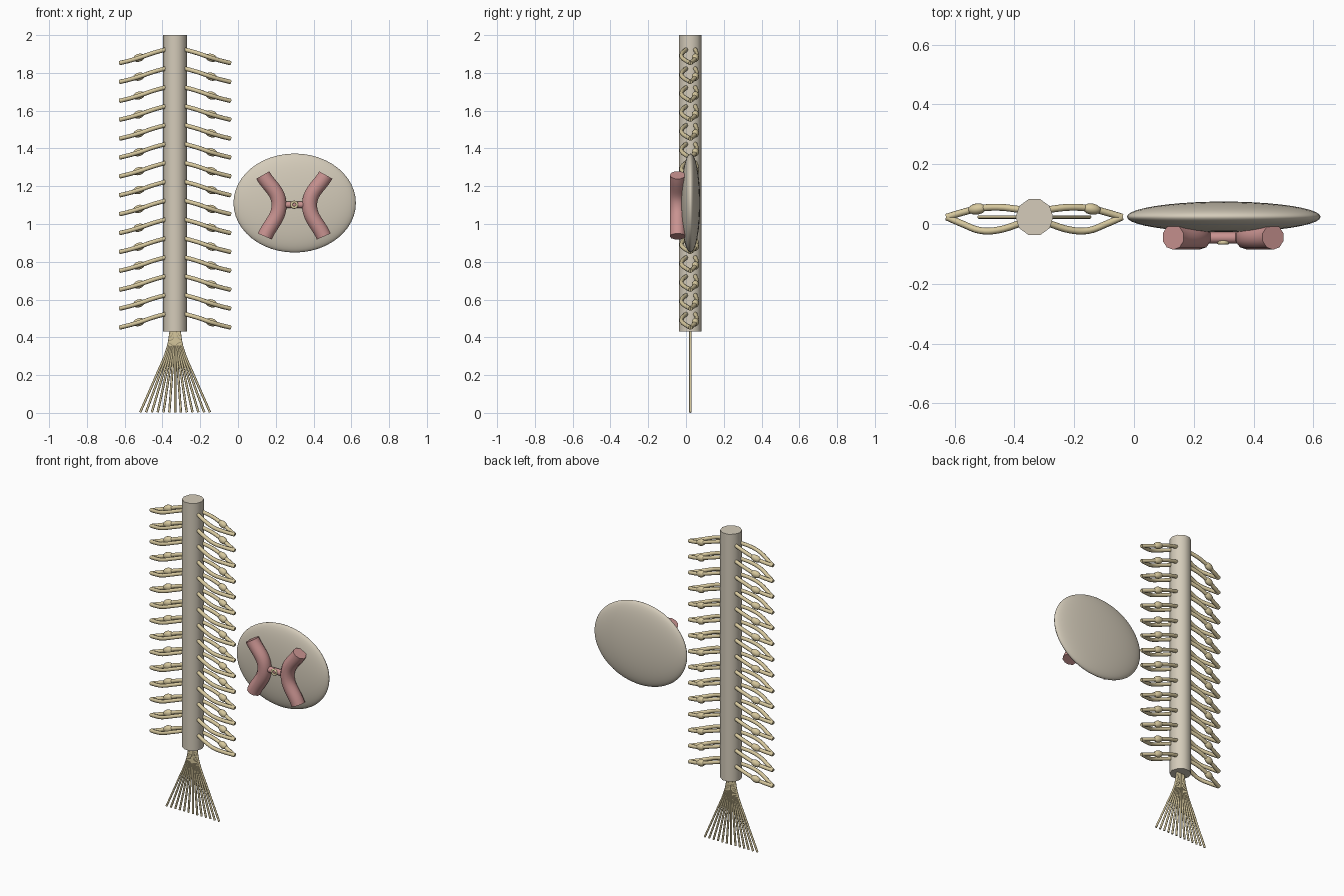
import bpy, math
from mathutils import Vector

if "Cube" in bpy.data.objects:
    bpy.data.objects.remove(bpy.data.objects["Cube"])


def material(name, rgb):
    m = bpy.data.materials.new(name)
    m.diffuse_color = (*rgb, 1)
    m.use_nodes = True
    m.node_tree.nodes["Principled BSDF"].inputs["Base Color"].default_value = m.diffuse_color
    return m


CREAM = material("cream", (0.66, 0.60, 0.49))
YELLOW = material("yellow", (0.68, 0.58, 0.34))
PINK = material("pink", (0.58, 0.29, 0.28))
CX, CY = -0.333, 0.023          # cord axis
SX, SZ = 0.298, 1.111           # section centre


def finish(ob, name, mat):
    ob.name = name
    ob.data.materials.clear()
    ob.data.materials.append(mat)
    bpy.ops.object.select_all(action='DESELECT')
    ob.select_set(True)
    bpy.context.view_layer.objects.active = ob
    if ob.type == 'CURVE':
        bpy.ops.object.convert(target='MESH')
        ob = bpy.context.view_layer.objects.active
    bpy.ops.object.shade_smooth_by_angle(angle=math.radians(50))
    return ob


def tubes(name, paths, radius, mat, res=6, bevel=3):
    """Round capped tubes through each list of points, as one object."""
    cu = bpy.data.curves.new(name, 'CURVE')
    cu.dimensions = '3D'
    cu.bevel_depth, cu.bevel_resolution = radius, bevel
    cu.use_fill_caps, cu.resolution_u = True, res
    for pts in paths:
        s = cu.splines.new('BEZIER')
        s.bezier_points.add(len(pts) - 1)
        for bp, p in zip(s.bezier_points, pts):
            bp.co = p
            bp.handle_left_type = bp.handle_right_type = 'AUTO'
    ob = bpy.data.objects.new(name, cu)
    bpy.context.collection.objects.link(ob)
    return finish(ob, name, mat)


def ellipsoid(name, loc, scale, mat, rot=(0, 0, 0), seg=16, rings=10):
    bpy.ops.mesh.primitive_uv_sphere_add(segments=seg, ring_count=rings, radius=1,
                                         location=loc, rotation=rot)
    ob = bpy.context.object
    ob.scale = scale
    return finish(ob, name, mat)


# Cord
bpy.ops.mesh.primitive_cylinder_add(vertices=10, radius=0.063, depth=1.57,
                                    location=(CX, CY, 1.215),
                                    rotation=(0, 0, math.pi / 2))
finish(bpy.context.object, "cord", CREAM)

# Paired nerve roots, 15 levels per side: (distance from axis, y, z drop)
front_root = [(0.045, 0.003, 0.0), (0.12, -0.02, -0.021), (0.18, -0.022, -0.042),
              (0.24, 0.0, -0.06), (0.293, 0.023, -0.073)]
back_root = [(0.045, 0.048, 0.0), (0.12, 0.056, -0.021), (0.19, 0.051, -0.045),
             (0.24, 0.039, -0.06), (0.293, 0.023, -0.073)]
levels = [1.925 - 0.1 * i for i in range(15)]
for side, sx in (("left", -1), ("right", 1)):
    for label, root in (("front", front_root), ("back", back_root)):
        tubes(f"{label}_roots_{side}",
              [[(CX + sx * d, y, z + dz) for d, y, dz in root] for z in levels],
              0.0115, YELLOW, res=4, bevel=2)
    for i, z in enumerate(levels):
        ellipsoid(f"ganglion_{side}_{i + 1}", (CX + sx * 0.192, 0.05, z - 0.045),
                  (0.032, 0.019, 0.021), YELLOW, rot=(0, sx * 0.3, -sx * 0.15), seg=12, rings=8)

# Fan of fibres below the cord
fan = []
for i in range(13):
    t = (i - 6) / 6
    fan.append([(CX + t * o, CY, z) for o, z in
                ((0.022, 0.445), (0.038, 0.35), (0.103, 0.19), (0.185, 0.003))])
tubes("tail_fibres", fan, 0.0062, YELLOW, res=4, bevel=2)

# Cross-section disc
ellipsoid("section_disc", (SX + 0.002, 0.024, SZ), (0.324, 0.051, 0.262), CREAM, seg=40, rings=24)

# Butterfly-shaped core
for side, sx in (("left", -1), ("right", 1)):
    tubes(f"horn_{side}", [[(SX + sx * 0.167, -0.044, 1.259),
                            (SX + sx * 0.081, -0.044, 1.108),
                            (SX + sx * 0.156, -0.044, 0.934)]], 0.042, PINK, res=12)
tubes("core_bridge", [[(SX - 0.07, -0.046, 1.102), (SX + 0.07, -0.046, 1.102)]],
      0.019, PINK, res=2)

# Central canal ring
bpy.ops.mesh.primitive_torus_add(major_segments=20, minor_segments=8, major_radius=0.015,
                                 minor_radius=0.0068, location=(SX, -0.062, 1.102),
                                 rotation=(math.pi / 2, 0, 0))
finish(bpy.context.object, "canal_ring", YELLOW)
